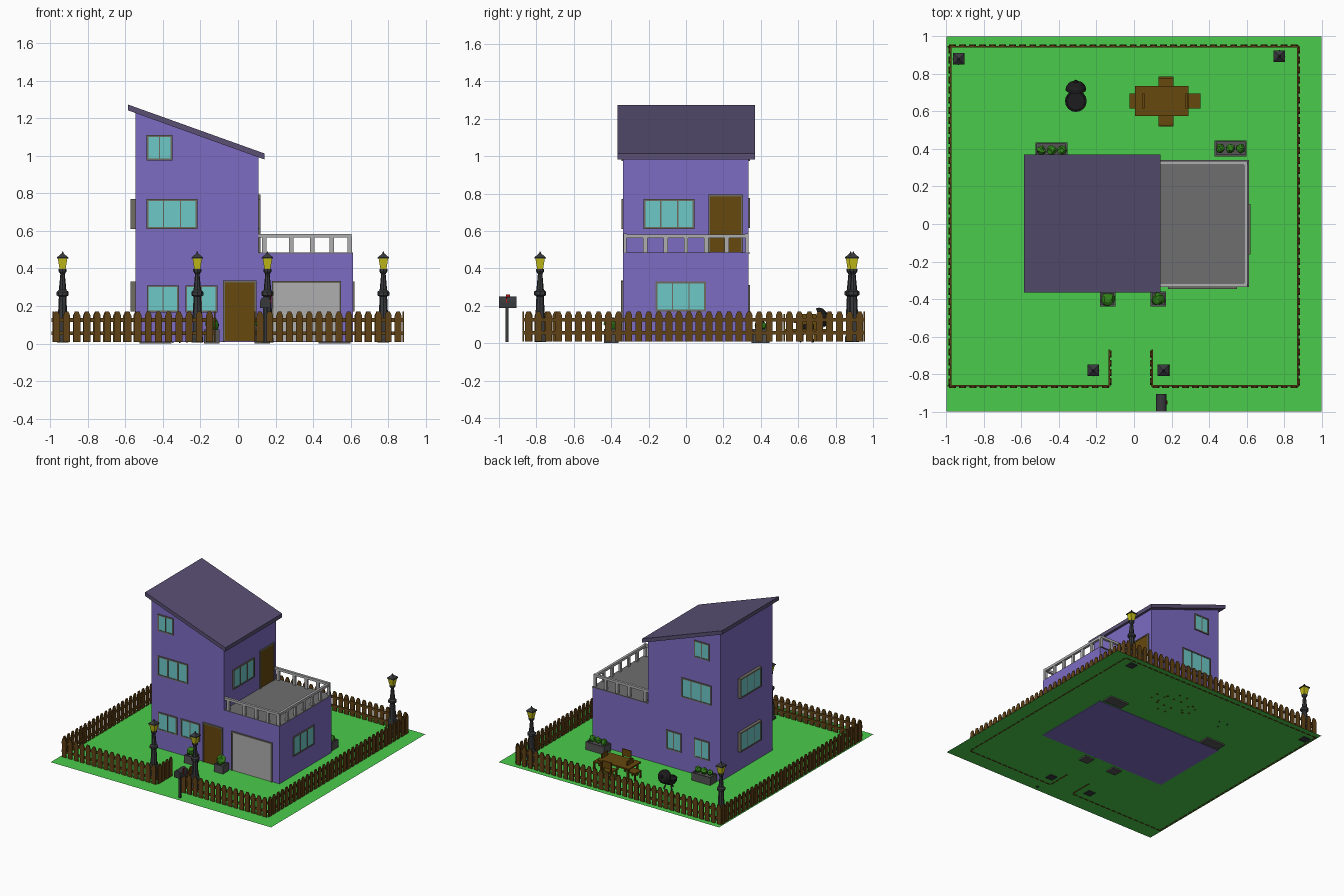
import bpy, bmesh, math, random
from mathutils import Matrix, Vector

random.seed(4)
G = 0.012  # lawn level
I = Matrix.Identity(4)


def mat(name, r, g, b):
    m = bpy.data.materials.new(name)
    m.diffuse_color = (r, g, b, 1)
    return m


GREEN = mat("lawn", 0.07, 0.60, 0.07)
PURPLE = mat("wall", 0.205, 0.15, 0.545)
ROOF = mat("roofing", 0.10, 0.08, 0.17)
WOOD = mat("wood", 0.133, 0.065, 0.004)
FENCE = mat("fence_wood", 0.12, 0.055, 0.008)
GLASS = mat("glass", 0.156, 0.578, 0.578)
FRAME = mat("frame", 0.16, 0.15, 0.12)
SLATE = mat("terrace", 0.156, 0.156, 0.156)
LIGHT = mat("light_grey", 0.43, 0.43, 0.43)
DARK = mat("iron", 0.04, 0.042, 0.046)
BLACK = mat("black_enamel", 0.012, 0.012, 0.013)
YELLOW = mat("lamp_glass", 0.58, 0.54, 0.01)
POT = mat("planter", 0.09, 0.09, 0.09)
LEAF = mat("leaves", 0.03, 0.22, 0.01)
RED = mat("red", 0.5, 0.01, 0.01)


def finish(name, bm, m, M=I):
    bmesh.ops.recalc_face_normals(bm, faces=bm.faces)
    me = bpy.data.meshes.new(name)
    bm.to_mesh(me)
    bm.free()
    me.transform(M)
    me.materials.append(m)
    ob = bpy.data.objects.new(name, me)
    bpy.context.collection.objects.link(ob)
    return ob


def add_prism(bm, pts, y0, y1):
    """Extrude an x-z outline along y."""
    a = [bm.verts.new((x, y0, z)) for x, z in pts]
    b = [bm.verts.new((x, y1, z)) for x, z in pts]
    bm.faces.new(a)
    bm.faces.new(b[::-1])
    for i in range(len(pts)):
        j = (i + 1) % len(pts)
        bm.faces.new((a[i], b[i], b[j], a[j]))


def prisms(name, m, items, M=I):
    bm = bmesh.new()
    for pts, y0, y1 in items:
        add_prism(bm, pts, y0, y1)
    return finish(name, bm, m, M)


def boxes(name, m, items, M=I):
    """Each item is x0, x1, y0, y1, z0, z1."""
    return prisms(name, m, [([(a, e), (b, e), (b, f), (a, f)], c, d)
                            for a, b, c, d, e, f in items], M)


def lathe(name, m, prof, n, M=I, turn=0.0):
    bm = bmesh.new()
    rings = [[bm.verts.new((r * math.cos(turn + math.tau * k / n),
                            r * math.sin(turn + math.tau * k / n), z)) for k in range(n)]
             for r, z in prof]
    for a, b in zip(rings, rings[1:]):
        for k in range(n):
            bm.faces.new((a[k], a[(k + 1) % n], b[(k + 1) % n], b[k]))
    bm.faces.new(rings[0])
    bm.faces.new(rings[-1])
    return finish(name, bm, m, M)


def place(x, y, z=0.0, deg=0.0):
    return Matrix.Translation((x, y, z)) @ Matrix.Rotation(math.radians(deg), 4, 'Z')


# Ground
bm = bmesh.new()
bmesh.ops.create_grid(bm, x_segments=1, y_segments=1, size=1, matrix=Matrix.Translation((0, 0, G)))
finish("lawn", bm, GREEN)

# House body, garage, roof, terrace
prisms("house_body", PURPLE, [([(-0.547, 0.008), (0.11, 0.008), (0.11, 1.0), (-0.547, 1.235)], -0.337, 0.335)])
boxes("garage_body", PURPLE, [(0.11, 0.613, -0.337, 0.335, 0.008, 0.481)])
prisms("roof", ROOF, [([(-0.587, 1.243), (0.141, 0.981), (0.141, 1.013), (-0.587, 1.274)], -0.366, 0.37)])
boxes("terrace_floor", SLATE, [(0.11, 0.613, -0.337, 0.342, 0.478, 0.484)])

# Terrace railing
rail = [(0.11, 0.606, s * 0.325 - 0.01, s * 0.325 + 0.01, 0.565, 0.585) for s in (-1, 1)]
rail.append((0.586, 0.606, -0.33, 0.33, 0.562, 0.582))
for x in (0.14, 0.285, 0.395, 0.50, 0.596):
    rail += [(x - 0.012, x + 0.012, s * 0.325 - 0.008, s * 0.325 + 0.008, 0.48, 0.57) for s in (-1, 1)]
for i in range(1, 6):
    y = -0.325 + 0.65 * i / 6
    rail.append((0.588, 0.604, y - 0.012, y + 0.012, 0.48, 0.57))
boxes("terrace_railing", LIGHT, rail)


def panel(name, M, w, h, m, panes=1, depth=0.010, bottom=True, t=0.010):
    """Framed window or door facing local -y, centred on x, standing on z=0."""
    bars = [(-w / 2, -w / 2 + t, -depth, 0.004, 0, h), (w / 2 - t, w / 2, -depth, 0.004, 0, h),
            (-w / 2, w / 2, -depth, 0.004, h - t, h)]
    if bottom:
        bars.append((-w / 2, w / 2, -depth, 0.004, 0, t))
    for i in range(1, panes):
        x = -w / 2 + w * i / panes
        bars.append((x - t / 3, x + t / 3, -depth, 0.004, 0, h))
    boxes(name + "_frame", FRAME, bars, M)
    boxes(name + "_panel", m, [(-w / 2 + t / 2, w / 2 - t / 2, 0.004 - depth, 0.003, t * 0.3, h - t * 0.5)], M)


# Windows: name, x, y, z, facing, width, height, panes, depth
F, B = -0.337, 0.335
for n, x, y, z, a, w, h, p, d in [
        ("front_low_a", -0.40, F, 0.165, 0, 0.172, 0.145, 2, 0.008),
        ("front_low_b", -0.195, F, 0.165, 0, 0.172, 0.145, 2, 0.008),
        ("front_mid", -0.352, F, 0.61, 0, 0.272, 0.16, 3, 0.008),
        ("front_top", -0.418, F, 0.975, 0, 0.138, 0.137, 2, 0.008),
        ("back_low_a", -0.38, B, 0.155, 180, 0.138, 0.155, 2, 0.008),
        ("back_low_b", -0.127, B, 0.155, 180, 0.138, 0.155, 2, 0.008),
        ("back_mid", -0.33, B, 0.615, 180, 0.272, 0.16, 3, 0.008),
        ("back_top", -0.38, B, 0.975, 180, 0.138, 0.137, 2, 0.008),
        ("garage_side", 0.613, -0.028, 0.17, 90, 0.268, 0.16, 3, 0.008),
        ("terrace", 0.11, -0.09, 0.61, 90, 0.272, 0.16, 3, 0.010),
        ("left_low", -0.547, -0.03, 0.17, -90, 0.272, 0.16, 3, 0.026),
        ("left_mid", -0.547, -0.03, 0.61, -90, 0.272, 0.16, 3, 0.026)]:
    panel(n + "_window", place(x, y, z, a), w, h, GLASS, p, d)

# Doors
panel("front_door", place(0.009, F, 0.01), 0.178, 0.325, WOOD, bottom=False)
panel("terrace_door", place(0.11, 0.212, 0.484, 90), 0.185, 0.311, WOOD, bottom=False)
panel("garage_door", place(0.365, F, 0.01), 0.37, 0.322, LIGHT, bottom=False)


# Picket fence, pickets on the right-hand side of each run
def fence(name, p, q):
    p, q = Vector(p), Vector(q)
    d = q - p
    L = d.length
    M = place(p.x, p.y, 0, math.degrees(math.atan2(d.y, d.x)))
    n = max(2, round(L / 0.054))
    s, w, z = L / n, 0.0185, 0.008
    items = [([(0, e), (L, e), (L, e + 0.02), (0, e + 0.02)], -0.004, 0.004) for e in (0.045, 0.115)]
    for i in range(n):
        c = s * (i + 0.5)
        items.append(([(c - w, z), (c + w, z), (c + w, 0.148), (c + 0.009, 0.17),
                       (c - 0.009, 0.17), (c - w, 0.148)], -0.012, -0.004))
    prisms(name, FENCE, items, M)


fence("fence_front_left", (-0.995, -0.863), (-0.125, -0.863))
fence("fence_front_right", (0.09, -0.863), (0.88, -0.863))
fence("fence_right", (0.872, -0.87), (0.872, 0.955))
fence("fence_back", (0.88, 0.945), (-0.995, 0.945))
fence("fence_left", (-0.977, 0.955), (-0.977, -0.87))
fence("gate_return_left", (-0.133, -0.863), (-0.133, -0.67))
fence("gate_return_right", (0.098, -0.67), (0.098, -0.863))

# Street lamps
for i, (x, y) in enumerate([(-0.935, 0.88), (0.775, 0.895), (-0.217, -0.78), (0.157, -0.78)]):
    M, q = place(x, y), math.pi / 4
    lathe(f"lamp_base_{i}", DARK, [(0.044, 0.006), (0.044, 0.03), (0.034, 0.045), (0.034, 0.11), (0.028, 0.14)], 4, M, q)
    lathe(f"lamp_post_{i}", DARK, [(0.026, 0.12), (0.02, 0.25), (0.032, 0.257), (0.032, 0.275), (0.02, 0.285),
                                   (0.012, 0.37), (0.022, 0.385), (0.022, 0.396)], 8, M)
    lathe(f"lamp_lantern_{i}", YELLOW, [(0.022, 0.394), (0.036, 0.455)], 4, M, q)
    lathe(f"lamp_cap_{i}", DARK, [(0.043, 0.452), (0.043, 0.459), (0.014, 0.476), (0.007, 0.48), (0.004, 0.49)], 4, M, q)

# Mailbox
arch = [(0.118, 0.188), (0.174, 0.188)] + [(0.146 + 0.028 * math.cos(math.pi * k / 8),
                                            0.222 + 0.028 * math.sin(math.pi * k / 8)) for k in range(9)]
prisms("mailbox", DARK, [(arch, -0.999, -0.905)])
boxes("mailbox_post", DARK, [(0.138, 0.154, -0.965, -0.949, 0.006, 0.19)])
boxes("mailbox_flag", RED, [(0.174, 0.178, -0.963, -0.957, 0.215, 0.26), (0.174, 0.178, -0.963, -0.94, 0.247, 0.26)])


# Planters with bushes
def bush(name, x, y, z, r):
    bm = bmesh.new()
    bmesh.ops.create_icosphere(bm, subdivisions=2, radius=r)
    for v in bm.verts:
        v.co *= random.uniform(0.75, 1.12)
    finish(name, bm, LEAF, place(x, y, z))


def planter(name, x, y, w, d, spots, r):
    X, Y, t = w / 2, d / 2, 0.009
    boxes(name, POT, [(-X, X, -Y, -Y + t, 0, 0.075), (-X, X, Y - t, Y, 0, 0.075), (-X, -X + t, -Y, Y, 0, 0.075),
                      (X - t, X, -Y, Y, 0, 0.075), (-X, X, -Y, Y, 0, 0.06)], place(x, y))
    for k, s in enumerate(spots):
        bush(f"{name}_bush_{k}", x + s, y, 0.075 + r * 0.7, r)


planter("pot_left", -0.14, -0.40, 0.082, 0.078, [0], 0.038)
planter("pot_right", 0.13, -0.40, 0.082, 0.078, [0], 0.038)
planter("planter_left", -0.44, 0.393, 0.17, 0.085, [-0.053, 0, 0.053], 0.026)
planter("planter_right", 0.515, 0.403, 0.17, 0.085, [-0.053, 0, 0.053], 0.026)

# Garden table and chairs
boxes("table", WOOD, [(0.005, 0.29, 0.575, 0.735, 0.108, 0.12)] +
      [(x - 0.007, x + 0.007, y - 0.007, y + 0.007, 0.008, 0.11) for x in (0.025, 0.27) for y in (0.595, 0.715)])
for n, x, y, a in [("left", 0.015, 0.655, 90), ("right", 0.315, 0.655, -90),
                   ("back", 0.17, 0.745, 180), ("front", 0.17, 0.56, 0)]:
    boxes(f"chair_{n}", WOOD, [(-0.04, 0.04, -0.04, 0.04, 0.066, 0.075), (-0.04, 0.04, -0.04, -0.031, 0.10, 0.155)] +
          [(s * 0.034 - 0.006, s * 0.034 + 0.006, -0.04, -0.03, 0.008, 0.15) for s in (-1, 1)] +
          [(s * 0.034 - 0.006, s * 0.034 + 0.006, 0.03, 0.04, 0.008, 0.07) for s in (-1, 1)], place(x, y, 0, a))

# Kettle grill with open lid
M = place(-0.31, 0.655)
lathe("grill_bowl", BLACK, [(0.015, 0.052), (0.04, 0.062), (0.054, 0.082), (0.058, 0.105), (0.05, 0.105), (0.048, 0.098)], 16, M)
dome = [(0.046, 0.008), (0.05, 0), (0.055, 0), (0.052, 0.018), (0.038, 0.036), (0.012, 0.045), (0.008, 0.055)]
lathe("grill_lid", BLACK, dome, 16, Matrix.Translation((-0.31, 0.715, 0.135)) @ Matrix.Rotation(math.radians(-68), 4, 'X'))
for k in range(3):
    leg = Matrix.Rotation(math.tau * k / 3 + 0.5, 4, 'Z') @ Matrix.Translation((0.045, 0, 0.005)) @ Matrix.Rotation(-0.35, 4, 'Y')
    lathe(f"grill_leg_{k}", DARK, [(0.005, 0), (0.005, 0.075)], 6, M @ leg)
